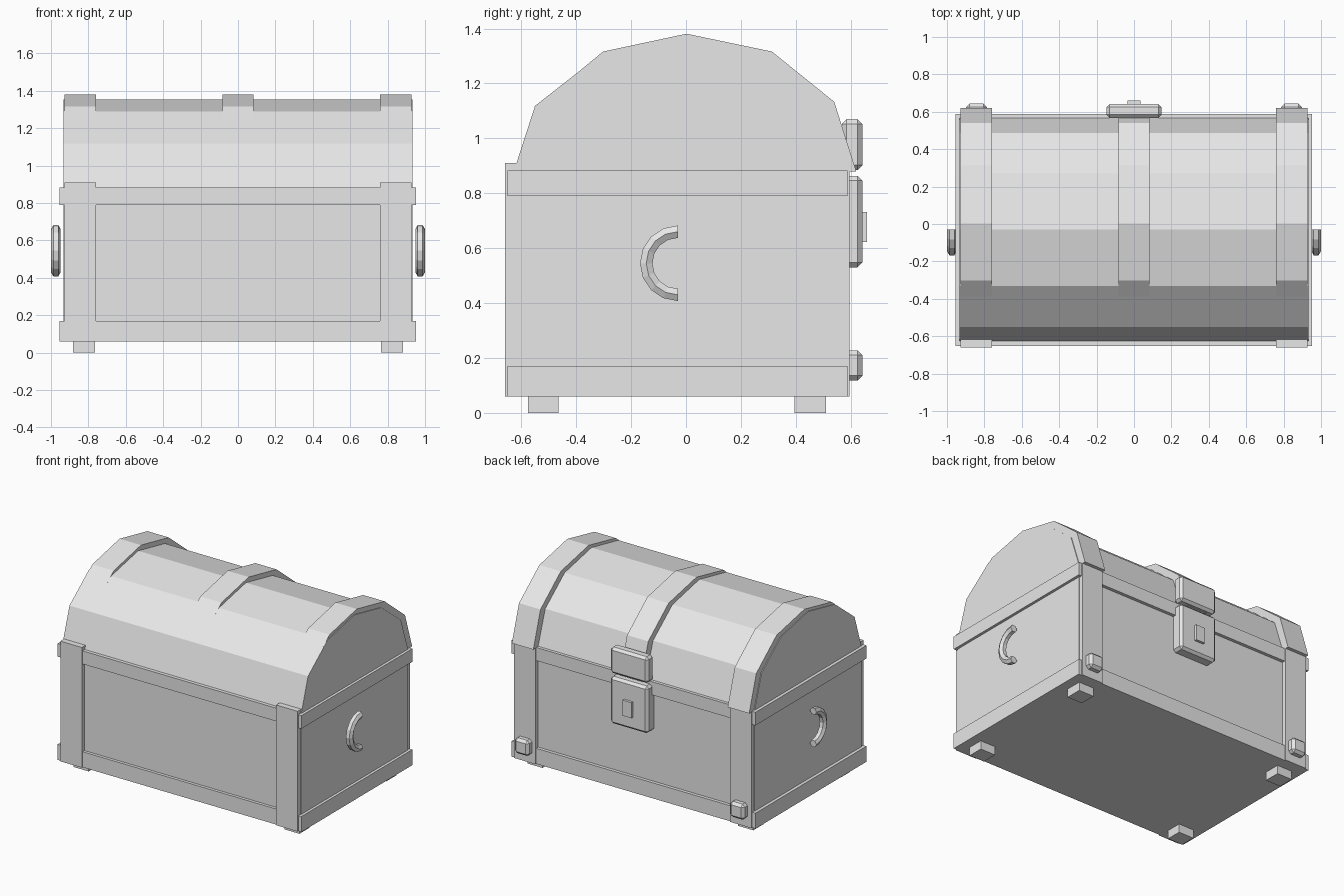
import bpy, bmesh, math

cube = bpy.data.objects.get("Cube")
if cube:
    bpy.data.objects.remove(cube, do_unlink=True)

# Single plain grey
grey = bpy.data.materials.new("plain_grey")
grey.use_nodes = True
grey.diffuse_color = (0.8, 0.8, 0.8, 1)
grey.node_tree.nodes["Principled BSDF"].inputs["Base Color"].default_value = (0.8, 0.8, 0.8, 1)


def add_object(name, bm):
    bmesh.ops.recalc_face_normals(bm, faces=bm.faces)
    mesh = bpy.data.meshes.new(name)
    bm.to_mesh(mesh)
    bm.free()
    mesh.materials.append(grey)
    obj = bpy.data.objects.new(name, mesh)
    bpy.context.scene.collection.objects.link(obj)
    return obj


def box(name, x, y, z, bevel=0):
    """Box from (low, high) ranges, with optional chamfered edges."""
    bm = bmesh.new()
    bmesh.ops.create_cube(bm, size=1)
    for v in bm.verts:
        v.co = [r[0] if c < 0 else r[1] for c, r in zip(v.co, (x, y, z))]
    obj = add_object(name, bm)
    if bevel:
        mod = obj.modifiers.new("chamfer", "BEVEL")
        mod.width = bevel
        mod.segments = 1
    return obj


def extrude_x(name, profile, x0, x1):
    """Closed (y, z) profile extruded along x."""
    bm = bmesh.new()
    face = bm.faces.new([bm.verts.new((x0, y, z)) for y, z in profile])
    new = bmesh.ops.extrude_face_region(bm, geom=[face])["geom"]
    bmesh.ops.translate(bm, vec=(x1 - x0, 0, 0),
                        verts=[g for g in new if isinstance(g, bmesh.types.BMVert)])
    return add_object(name, bm)


def handle(name, side):
    """Half ring with a hexagonal section."""
    bm = bmesh.new()
    ring_r, tube_r, steps, sides = 0.115, 0.026, 8, 6
    rings = []
    for i in range(steps + 1):
        a = math.pi / 2 + math.pi * i / steps
        ring = []
        for j in range(sides):
            b = 2 * math.pi * j / sides
            r = ring_r + tube_r * math.sin(b)
            ring.append(bm.verts.new((side * (0.974 + tube_r * math.cos(b)),
                                      -0.03 + r * math.cos(a), 0.545 + r * math.sin(a))))
        rings.append(ring)
    for r0, r1 in zip(rings, rings[1:]):
        for j in range(sides):
            k = (j + 1) % sides
            bm.faces.new((r0[j], r0[k], r1[k], r1[j]))
    bm.faces.new(rings[0])
    bm.faces.new(rings[-1])
    return add_object(name, bm)


# Body and its surrounding bands
box("body", (-0.933, 0.933), (-0.63, 0.565), (0.065, 0.875))
box("bottom_band", (-0.955, 0.952), (-0.651, 0.588), (0.06, 0.17))
box("top_band", (-0.955, 0.952), (-0.651, 0.588), (0.79, 0.883))

# Faceted lid
lid = [(-0.627, 0.88), (-0.55, 1.118), (-0.331, 1.29), (-0.03, 1.353),
       (0.27, 1.29), (0.487, 1.118), (0.567, 0.88)]
extrude_x("lid", lid, -0.933, 0.933)

# Three straps over the lid
strap = [(-0.608, 0.88), (-0.528, 1.13), (-0.302, 1.316), (0.002, 1.381),
         (0.313, 1.316), (0.54, 1.133), (0.62, 0.88)]
for name, x0, x1 in (("right_strap", -0.928, -0.76), ("middle_strap", -0.083, 0.083),
                     ("left_strap", 0.76, 0.928)):
    extrude_x(name, strap, x0, x1)

# Corner plates, studs, feet and handles on both sides
for label, s in (("right", -1), ("left", 1)):
    def span(a, b):
        return tuple(sorted((s * a, s * b)))
    box(label + "_front_plate", span(0.76, 0.928), (-0.659, -0.618), (0.06, 0.91))
    box(label + "_back_plate", span(0.76, 0.928), (0.55, 0.596), (0.06, 0.88))
    box(label + "_stud", span(0.786, 0.898), (0.57, 0.643), (0.118, 0.228), 0.018)
    box(label + "_front_foot", span(0.765, 0.883), (-0.575, -0.465), (0, 0.07))
    box(label + "_back_foot", span(0.765, 0.883), (0.395, 0.51), (0, 0.07))
    handle(label + "_handle", s)

# Clasp and lock on the back
box("clasp", (-0.147, 0.147), (0.568, 0.642), (0.885, 1.07), 0.017)
box("lock", (-0.147, 0.147), (0.55, 0.642), (0.53, 0.863), 0.017)
box("lock_plate", (-0.035, 0.035), (0.62, 0.66), (0.622, 0.732))
